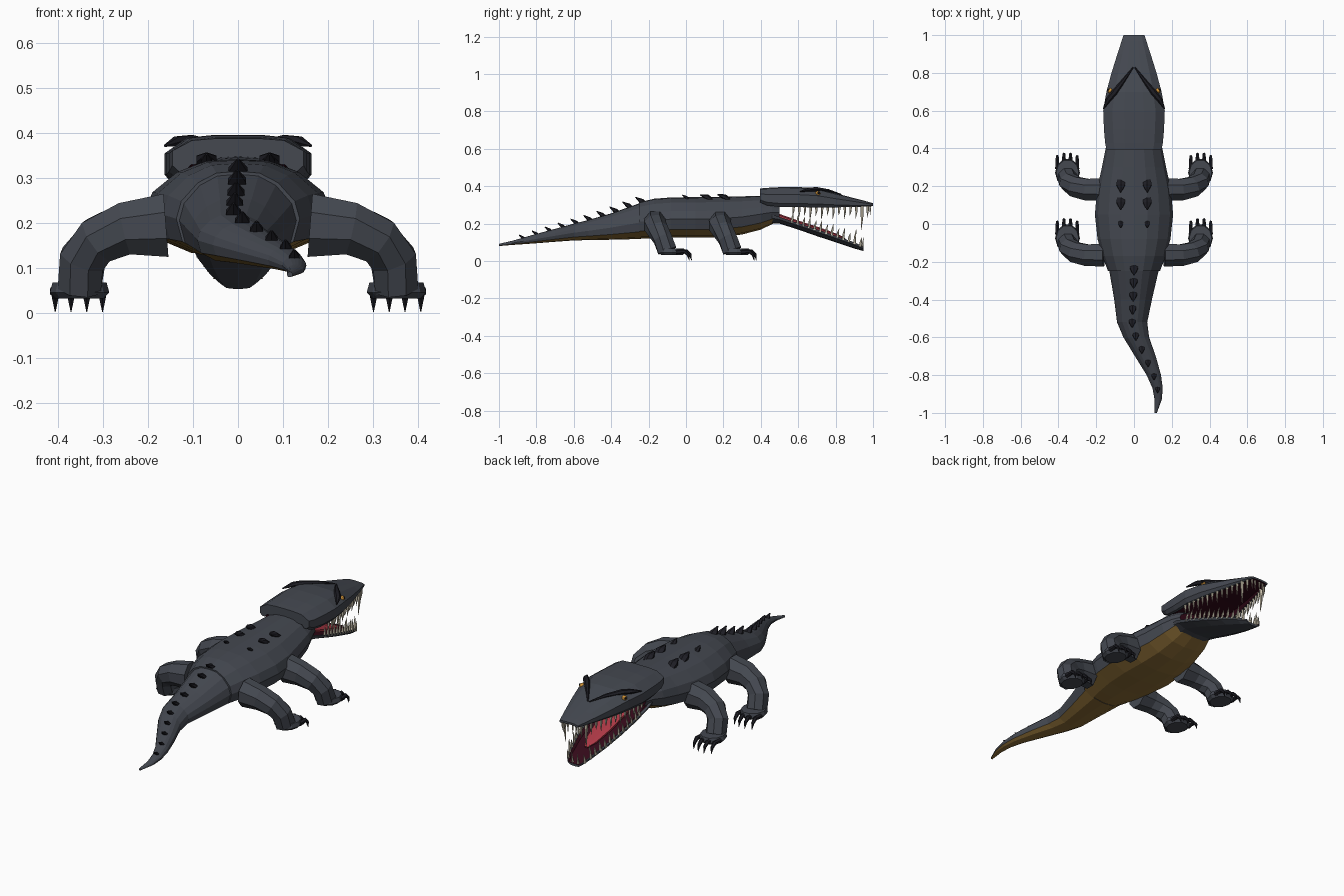
import bpy, bmesh, math
from mathutils import Vector

if "Cube" in bpy.data.objects:
    bpy.data.objects.remove(bpy.data.objects["Cube"])


def material(name, rgb):
    m = bpy.data.materials.new(name)
    m.diffuse_color = (*rgb, 1)
    m.use_nodes = True
    m.node_tree.nodes["Principled BSDF"].inputs["Base Color"].default_value = m.diffuse_color
    return m


HIDE = material("slate_hide", (0.058, 0.065, 0.081))
BELLY = material("ochre_belly", (0.25, 0.145, 0.035))
HORN = material("black_horn", (0.012, 0.012, 0.017))
MOUTH = material("dark_mouth", (0.035, 0.003, 0.010))
TONGUE = material("red_tongue", (0.42, 0.04, 0.06))
TOOTH = material("ivory_tooth", (0.60, 0.54, 0.42))
EYE = material("amber_eye", (0.65, 0.30, 0.04))


def finish(name, bm, mats, mirror=False):
    bmesh.ops.recalc_face_normals(bm, faces=bm.faces)
    me = bpy.data.meshes.new(name)
    bm.to_mesh(me)
    bm.free()
    for m in mats:
        me.materials.append(m)
    ob = bpy.data.objects.new(name, me)
    bpy.context.collection.objects.link(ob)
    if mirror:
        ob.modifiers.new("mirror", 'MIRROR').use_clip = False
    return ob


def skin(bm, rings, mat_of=lambda i: 0, caps=(0, 0)):
    """Join closed rings of points; mat_of gives a material per strip."""
    vs = [[bm.verts.new(p) for p in r] for r in rings]
    n = len(vs[0])
    for a, b in zip(vs, vs[1:]):
        for i in range(n):
            j = (i + 1) % n
            bm.faces.new((a[i], a[j], b[j], b[i])).material_index = mat_of(i)
    bm.faces.new(vs[0]).material_index = caps[0]
    bm.faces.new(vs[-1]).material_index = caps[1]


def tube(bm, path, radii, n=6, ref=(0, 1, 0)):
    """Tapered tube; a radius is a number or (along ref, across)."""
    pts = [Vector(p) for p in path]
    rings = []
    for k, p in enumerate(pts):
        t = (pts[min(k + 1, len(pts) - 1)] - pts[max(k - 1, 0)]).normalized()
        u = Vector(ref)
        u = (u - t * u.dot(t)).normalized()
        v = t.cross(u)
        r = radii[k]
        ru, rv = r if isinstance(r, tuple) else (r, r)
        angs = [2 * math.pi * (i + 0.5) / n for i in range(n)]
        rings.append([p + u * ru * math.cos(a) + v * rv * math.sin(a) for a in angs])
    skin(bm, rings)


def outline(half):
    """Mirror a half section (top centre to bottom centre) into a closed one."""
    return half + [(-x, z) for x, z in half[-2:0:-1]]


def sections(stations, half):
    """Stations are (y, centre x, half width, bottom z, top z)."""
    return [[(cx + w * x, y, zb + (zt - zb) * z) for x, z in outline(half)]
            for y, cx, w, zb, zt in stations]


def at(stations, y):
    """Interpolate a station at y."""
    for a, b in zip(stations, stations[1:]):
        if a[0] <= y <= b[0]:
            f = (y - a[0]) / (b[0] - a[0])
            return [p + (q - p) * f for p, q in zip(a, b)]
    return stations[-1] if y > stations[-1][0] else stations[0]


def strip_rule(half, lo, hi):
    """Second material on half-section strips lo..hi-1 and their mirrors."""
    n = len(outline(half))
    return lambda i: 1 if lo <= i < hi or lo <= n - 1 - i < hi else 0


# Tail and torso
BODY = [(0, 1), (.35, .98), (.65, .87), (.92, .66), (1, .46), (.9, .2), (.5, .04), (0, 0)]
tail = [(-1, .115, .006, .08, .092), (-.93, .128, .019, .086, .108),
        (-.87, .125, .027, .09, .125), (-.8, .105, .038, .095, .145),
        (-.7, .06, .055, .103, .172), (-.6, .012, .068, .11, .20),
        (-.52, -.01, .08, .112, .22), (-.4, -.005, .1, .114, .255),
        (-.24, 0, .132, .118, .312)]
torso = [(-.25, 0, .137, .12, .315), (-.17, 0, .168, .122, .333), (-.08, 0, .193, .125, .34),
         (.05, 0, .207, .125, .342), (.18, 0, .196, .127, .343), (.3, 0, .17, .142, .346),
         (.4, 0, .15, .168, .348), (.46, 0, .128, .197, .335), (.5, 0, .112, .215, .31)]
for name, st in (("tail", tail), ("torso", torso)):
    bm = bmesh.new()
    skin(bm, sections(st, BODY), strip_rule(BODY, 5, 7), (0, 1 if st is torso else 0))
    ob = finish(name, bm, [HIDE, BELLY, MOUTH])
    if st is torso:  # throat behind the jaws
        for p in ob.data.polygons:
            if p.center.y > .495:
                p.material_index = 2

# Upper jaw with hollow palate
UPPER = [(0, 1), (.32, 1), (.7, .94), (1, .62), (1, .18), (.9, 0), (.8, .0), (.72, .2), (0, .35)]
head = [(.395, 0, .146, .315, .388), (.43, 0, .153, .298, .391), (.5, 0, .159, .289, .395),
        (.6, 0, .163, .288, .396), (.7, 0, .146, .287, .388), (.8, 0, .119, .287, .362),
        (.9, 0, .088, .289, .336), (.97, 0, .065, .291, .318), (1, 0, .055, .294, .309)]
bm = bmesh.new()
skin(bm, sections(head, UPPER), strip_rule(UPPER, 6, 8))
finish("upper_jaw", bm, [HIDE, MOUTH])

# Lower jaw with hollow floor
LOWER = [(0, .55), (.75, .62), (.88, 1), (1, 1), (.95, .6), (.6, .12), (0, 0)]
jaw = [(.44, 0, .12, .20, .255), (.5, 0, .13, .2, .236), (.6, 0, .126, .168, .203),
       (.7, 0, .113, .133, .17), (.8, 0, .094, .1, .136), (.9, 0, .066, .067, .1),
       (.95, 0, .043, .053, .076)]
bm = bmesh.new()
skin(bm, sections(jaw, LOWER), strip_rule(LOWER, 0, 2))
finish("lower_jaw", bm, [HIDE, MOUTH])

# Tongue
bm = bmesh.new()
tube(bm, [(0, .48, .245), (0, .6, .203), (0, .72, .165), (0, .81, .135), (0, .85, .118)],
     [(.05, .014), (.056, .014), (.05, .013), (.034, .01), (.01, .005)], 8, (1, 0, 0))
finish("tongue", bm, [TONGUE])

# Teeth along both jaw rims, with a long fang near the snout tip
bm = bmesh.new()
for k in range(14):
    y = .575 + k * .0305
    _, _, w, zb, _ = at(head, y)
    fang = k == 12
    length = .125 if fang else (.062 if k % 2 else .045)
    x = w * .85
    tube(bm, [(x, y, zb + .01), (x, y, zb - length * .45), (x * .97, y - .004, zb - length)],
         [.010 if fang else .008, .007 if fang else .0055, .0008], 5, (1, 0, 0))
for x in (.014, .034):
    tube(bm, [(x, .985, .305), (x, .985, .245)], [.007, .0008], 5, (1, 0, 0))
finish("upper_teeth", bm, [TOOTH], True)

bm = bmesh.new()
for k in range(13):
    y = .565 + k * .0305
    _, _, w, _, zt = at(jaw, y)
    length = .07 if k == 11 else (.056 if k % 2 else .042)
    x = w * .94
    tube(bm, [(x, y, zt - .008), (x, y + .004, zt + length * .45), (x * .97, y + .01, zt + length)],
         [.008, .0055, .0008], 5, (1, 0, 0))
tube(bm, [(.016, .942, .07), (.016, .95, .125)], [.007, .0008], 5, (1, 0, 0))
finish("lower_teeth", bm, [TOOTH], True)

# Horned brows and eyes
bm = bmesh.new()
tube(bm, [(.004, .83, .356), (.055, .76, .376), (.105, .695, .384), (.135, .66, .382), (.162, .61, .372)],
     [.003, (.009, .010), (.013, .017), (.012, .015), .003], 6, (0, 0, 1))
finish("brow", bm, [HORN], True)
for name, pos, r, mat in (("eye", (.126, .705, .361), .014, EYE),
                          ("pupil", (.135, .709, .364), .007, HORN)):
    bm = bmesh.new()
    bmesh.ops.create_icosphere(bm, subdivisions=2, radius=r)
    bmesh.ops.translate(bm, verts=bm.verts, vec=pos)
    finish(name, bm, [mat], True)

# Legs, feet and claws
for name, dy in (("rear", 0), ("front", .347)):
    bm = bmesh.new()
    tube(bm, [(.16, -.165 + dy, .195), (.25, -.165 + dy, .188), (.31, -.15 + dy, .162),
              (.345, -.125 + dy, .12), (.352, -.1 + dy, .055)],
         [(.065, .076), (.062, .063), (.058, .057), (.053, .055), (.055, .052)], 8)
    finish(name + "_leg", bm, [HIDE], True)
    bm = bmesh.new()
    tube(bm, [(.352, -.075 + dy, .068), (.352, -.075 + dy, .046), (.352, -.075 + dy, .032)],
         [(.068, .06), (.075, .066), (.06, .052)], 10)
    finish(name + "_foot", bm, [HIDE], True)
    bm = bmesh.new()
    for k in range(4):
        x = .301 + k * .035
        y = -.012 + dy - (.012 if k in (0, 3) else 0)
        tube(bm, [(x, y - .03, .048), (x, y + .015, .052), (x, y + .035, .034), (x, y + .042, .003)],
             [.013, .011, .008, .001], 6, (1, 0, 0))
    finish(name + "_claws", bm, [HORN], True)


# Scutes lean backward from the hide
def scute(bm, x, y, z, size, rise):
    tube(bm, [(x, y + size * .8, z - .012), (x, y, z + rise * .3), (x, y - size * 1.1, z + rise)],
         [(size * .7, .012), (size * .75, size * .45), (.003, .002)], 6, (1, 0, 0))


bm = bmesh.new()
for y, size in ((.205, .034), (.112, .034), (.0, .019)):
    scute(bm, .07, y, at(torso, y)[4] - .006, size, .018)
finish("back_scutes", bm, [HORN], True)

bm = bmesh.new()
for k in range(10):
    y = -.235 - k * .071
    _, cx, _, _, zt = at(tail, y)
    scute(bm, cx, y, zt - .004, .033 - k * .0017, .034 - k * .0015)
finish("tail_scutes", bm, [HORN])
